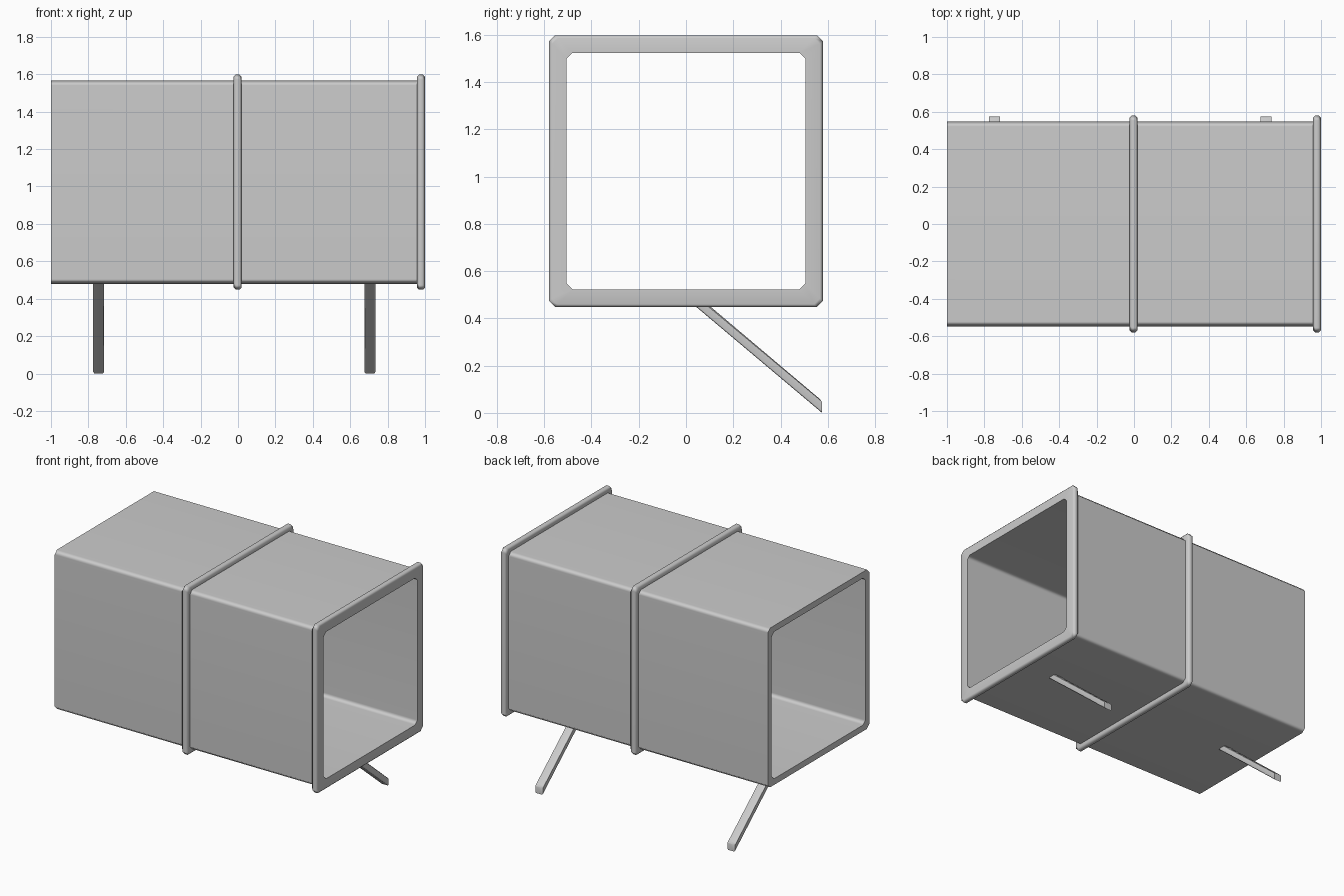
import bpy, bmesh, math

if "Cube" in bpy.data.objects:
    bpy.data.objects.remove(bpy.data.objects["Cube"])

CENTER_Z = 1.023


def finish(bm, name, angle):
    bmesh.ops.recalc_face_normals(bm, faces=bm.faces[:])
    me = bpy.data.meshes.new(name)
    bm.to_mesh(me)
    bm.free()
    ob = bpy.data.objects.new(name, me)
    bpy.context.collection.objects.link(ob)
    bpy.ops.object.select_all(action='DESELECT')
    ob.select_set(True)
    bpy.context.view_layer.objects.active = ob
    bpy.ops.object.shade_smooth_by_angle(angle=math.radians(angle))
    ob.modifiers.new("weighted", 'WEIGHTED_NORMAL').keep_sharp = True
    return ob


def outline(half, c=0.025):
    """Square outline with cut corners, as (y, z) pairs."""
    a, b = half, half - 0.004
    return [(a, b - c), (a - c, b), (c - a, b), (-a, b - c),
            (-a, c - b), (c - a, -b), (a - c, -b), (a, c - b)]


def square_ring(name, profile, angle=60):
    """Sweep a closed (x, half size) profile around the square outline."""
    bm = bmesh.new()
    loops = [[bm.verts.new((x, y, CENTER_Z + z)) for y, z in outline(h)]
             for x, h in profile]
    for p, q in zip(loops, loops[1:] + loops[:1]):
        for i in range(8):
            j = (i + 1) % 8
            bm.faces.new((p[i], p[j], q[j], q[i]))
    return finish(bm, name, angle)


def rib_profile(x0, x1, inner, outer, r=0.012):
    return [(x0, inner), (x0, outer - r), (x0 + r, outer),
            (x1 - r, outer), (x1, outer - r), (x1, inner)]


# Hollow square duct
square_ring("duct_shell", [(-1, 0.505), (-1, 0.547), (0.97, 0.547), (0.97, 0.505)])

# Raised bands in the middle and at the open right end
square_ring("middle_band", rib_profile(-0.024, 0.02, 0.54, 0.579))
square_ring("end_flange", rib_profile(0.956, 1.0, 0.505, 0.579))

# Slanted legs with upright cut ends
leg_side = [(0.0, 0.485), (0.05, 0.495), (0.565, 0.06), (0.576, 0.047), (0.576, 0.0)]
for name, x in (("left_leg", -0.745), ("right_leg", 0.705)):
    bm = bmesh.new()
    face = bm.faces.new([bm.verts.new((x - 0.029, y, z)) for y, z in leg_side])
    out = bmesh.ops.extrude_face_region(bm, geom=[face])
    moved = [v for v in out["geom"] if isinstance(v, bmesh.types.BMVert)]
    bmesh.ops.translate(bm, vec=(0.058, 0, 0), verts=moved)
    bmesh.ops.recalc_face_normals(bm, faces=bm.faces[:])
    long_edges = [e for e in bm.edges
                  if abs(e.verts[0].co.x - e.verts[1].co.x) < 0.001 and e.calc_length() > 0.3]
    bmesh.ops.bevel(bm, geom=long_edges, offset=0.006, segments=1, affect='EDGES')
    finish(bm, name, 50)
